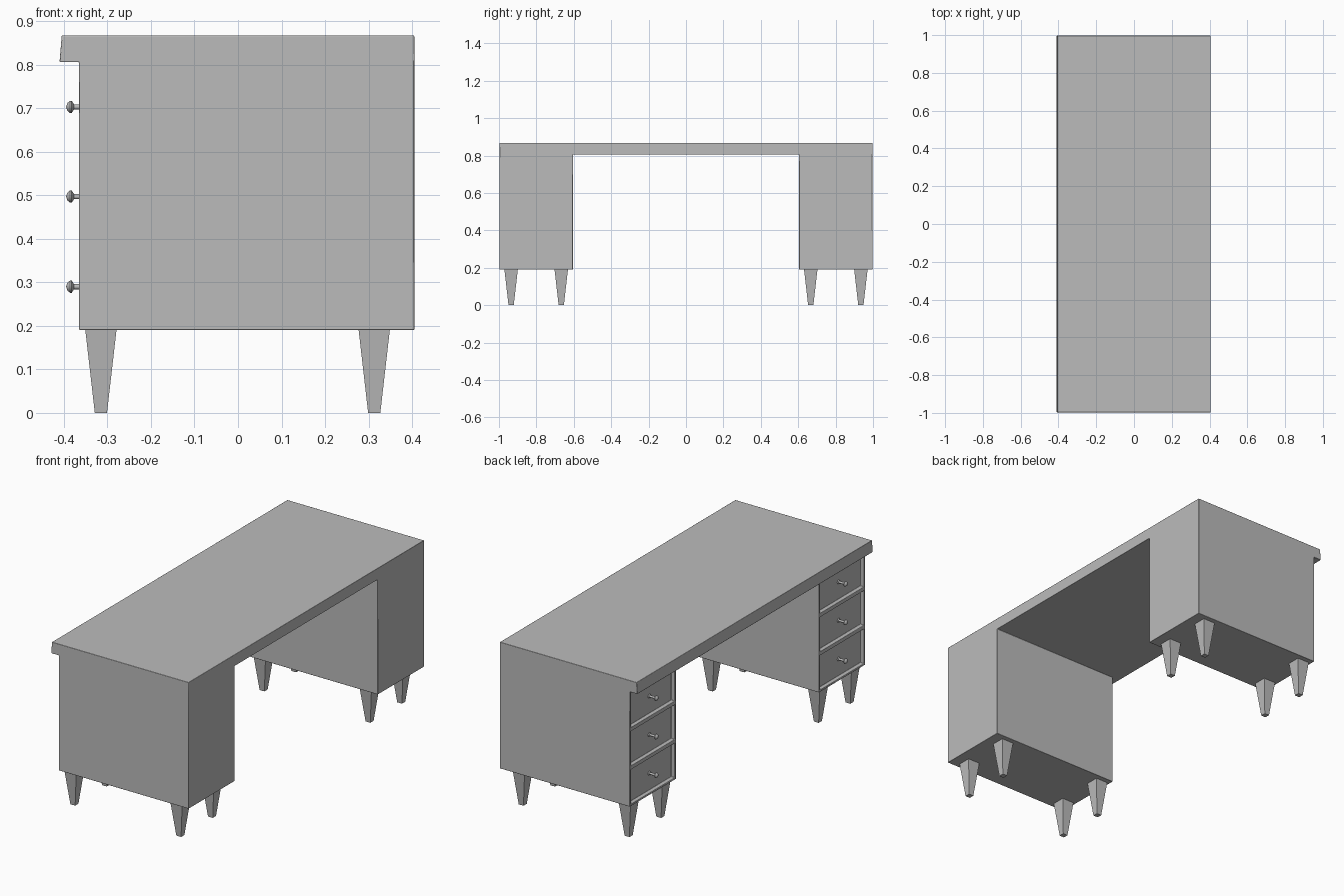
import bpy, bmesh, math
from mathutils import Matrix, Vector

cube = bpy.data.objects.get("Cube")
if cube:
    bpy.data.objects.remove(cube, do_unlink=True)

grey = bpy.data.materials.new("plain_grey")
grey.use_nodes = True
grey.diffuse_color = (0.5, 0.5, 0.5, 1)
grey.node_tree.nodes["Principled BSDF"].inputs["Base Color"].default_value = grey.diffuse_color

BACK, FRONT = 0.405, -0.365          # body depth along x
BASE, UNDER, TOP = 0.19, 0.806, 0.867
END, INNER = 0.997, 0.605            # pedestal limits along y
RECESS = 0.022


def finish(name, bm, bevel=0.0):
    bmesh.ops.recalc_face_normals(bm, faces=bm.faces[:])
    mesh = bpy.data.meshes.new(name)
    bm.to_mesh(mesh)
    bm.free()
    mesh.materials.append(grey)
    obj = bpy.data.objects.new(name, mesh)
    bpy.context.collection.objects.link(obj)
    bpy.context.view_layer.objects.active = obj
    for other in bpy.context.selected_objects:
        other.select_set(False)
    obj.select_set(True)
    if bevel:
        mod = obj.modifiers.new("edge_rounding", "BEVEL")
        mod.width = bevel
        mod.segments = 2
        mod.limit_method = "ANGLE"
    bpy.ops.object.shade_smooth_by_angle(angle=math.radians(35))
    return obj


# Desk body: a bridge-shaped outline swept from the drawer side to the back
bm = bmesh.new()
outline = [(-END, BASE), (-INNER, BASE), (-INNER, UNDER), (INNER, UNDER), (INNER, BASE),
           (END, BASE), (END, UNDER), (END, TOP), (-END, TOP), (-END, UNDER)]
rings = [[bm.verts.new((x, y, z)) for y, z in outline] for x in (FRONT, BACK)]
for i in range(len(outline)):
    j = (i + 1) % len(outline)
    bm.faces.new((rings[0][i], rings[0][j], rings[1][j], rings[1][i]))
pedestal_ids, slab_ids = [(0, 1, 2, 9), (3, 4, 5, 6)], (9, 2, 3, 6, 7, 8)
for ring in rings:
    for ids in pedestal_ids + [slab_ids]:
        bm.faces.new([ring[i] for i in ids])
bmesh.ops.recalc_face_normals(bm, faces=bm.faces[:])


def drawer_side_faces(low, high):
    return [f for f in bm.faces if f.normal.x < -0.9
            and low < f.calc_center_median().z < high]


# Overhanging lip of the desktop, leaning out slightly
slab = drawer_side_faces(UNDER, TOP)
lip = bmesh.ops.extrude_face_region(bm, geom=slab)
bmesh.ops.delete(bm, geom=slab, context="FACES_ONLY")
for v in [g for g in lip["geom"] if isinstance(g, bmesh.types.BMVert)]:
    v.co.x = -0.405 if v.co.z > 0.84 else -0.41
bm.normal_update()

# Three recessed drawer fronts in each pedestal
step = (UNDER - BASE) / 3
for k in (1, 2):
    faces = drawer_side_faces(BASE, UNDER)
    geom = faces + list({e for f in faces for e in f.edges}) + list({v for f in faces for v in f.verts})
    bmesh.ops.bisect_plane(bm, geom=geom, plane_co=(0, 0, BASE + k * step), plane_no=(0, 0, 1))
    bm.normal_update()
fronts = drawer_side_faces(BASE, UNDER)
bmesh.ops.inset_individual(bm, faces=fronts, thickness=0.014)
bmesh.ops.inset_individual(bm, faces=fronts, thickness=0.001, depth=-RECESS)
finish("desk_body", bm, 0.002)

# Tapered square legs
for side, sy in (("right", -1), ("left", 1)):
    for row, x in (("drawer_side", -0.315), ("back_side", 0.313)):
        for place, y in (("outer", 0.935), ("inner", 0.667)):
            bm = bmesh.new()
            bmesh.ops.create_cone(bm, cap_ends=True, segments=4, depth=BASE + 0.002,
                                  radius1=0.014 * math.sqrt(2), radius2=0.036 * math.sqrt(2),
                                  matrix=Matrix.Translation((x, sy * y, BASE / 2 + 0.001))
                                  @ Matrix.Rotation(math.pi / 4, 4, "Z"))
            finish(f"{side}_{row}_{place}_leg", bm)

# Turned knobs: a lathed profile of (distance out from drawer front, radius)
knob_profile = [(0, 0.011), (0.004, 0.006), (0.034, 0.006), (0.039, 0.014),
                (0.043, 0.014), (0.049, 0.009), (0.052, 0)]
for side, sy in (("right", -1), ("left", 1)):
    for k, z in enumerate((0.29, 0.497, 0.703)):
        bm = bmesh.new()
        centre = Vector((FRONT + RECESS, sy * (END + INNER) / 2, z))
        verts = [bm.verts.new(centre + Vector((-d, r, 0))) for d, r in knob_profile]
        edges = [bm.edges.new(pair) for pair in zip(verts, verts[1:])]
        bmesh.ops.spin(bm, geom=verts + edges, cent=centre, axis=(1, 0, 0),
                       angle=2 * math.pi, steps=12)
        bmesh.ops.remove_doubles(bm, verts=bm.verts[:], dist=0.0002)
        finish(f"{side}_drawer_{k + 1}_knob", bm)
